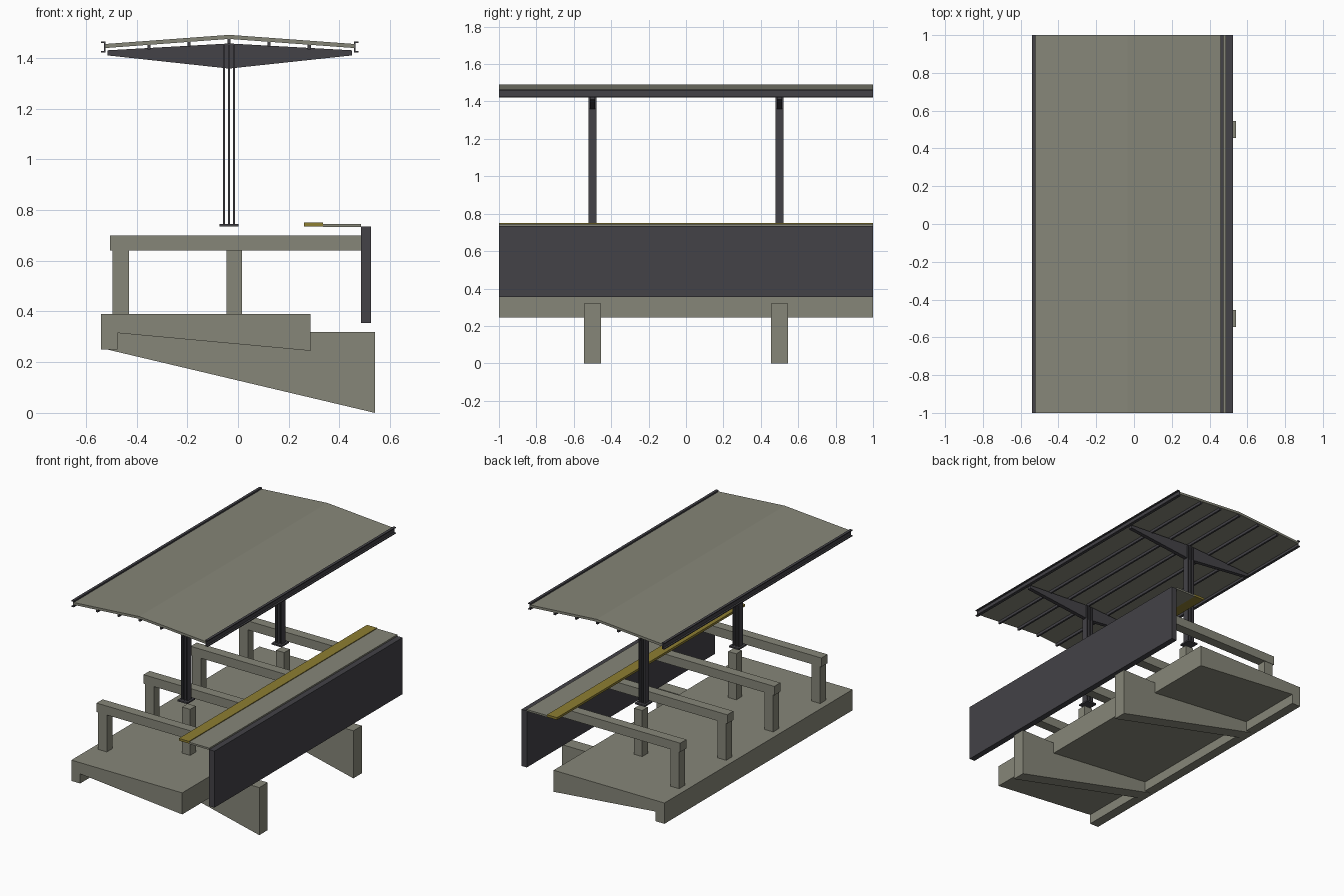
import bpy
import bmesh

default = bpy.data.objects.get("Cube")
if default:
    bpy.data.objects.remove(default, do_unlink=True)


def material(name, rgb):
    mat = bpy.data.materials.new(name)
    mat.use_nodes = True
    color = (*rgb, 1)
    mat.diffuse_color = color
    mat.node_tree.nodes["Principled BSDF"].inputs["Base Color"].default_value = color
    return mat


concrete = material("concrete grey", (0.24, 0.24, 0.19))
steel = material("dark steel", (0.056, 0.054, 0.063))
yellow = material("warning yellow", (0.27, 0.21, 0.032))


def extrude(name, profile, y, width, mat):
    """Extrude an x-z profile along y, centred on the given y."""
    bm = bmesh.new()
    face = bm.faces.new([bm.verts.new((x, y - width / 2, z)) for x, z in profile])
    new = bmesh.ops.extrude_face_region(bm, geom=[face])["geom"]
    verts = [v for v in new if isinstance(v, bmesh.types.BMVert)]
    bmesh.ops.translate(bm, verts=verts, vec=(0, width, 0))
    bmesh.ops.recalc_face_normals(bm, faces=bm.faces)
    mesh = bpy.data.meshes.new(name)
    bm.to_mesh(mesh)
    bm.free()
    mesh.materials.append(mat)
    obj = bpy.data.objects.new(name, mesh)
    bpy.context.collection.objects.link(obj)
    return obj


def box(name, x0, x1, z0, z1, y, width, mat):
    return extrude(name, [(x0, z0), (x1, z0), (x1, z1), (x0, z1)], y, width, mat)


LENGTH = 2
RIDGE = -0.035

# Foundation slab with a rear lip and sloping underside
extrude("foundation_slab",
        [(-0.54, 0.39), (-0.54, 0.25), (-0.475, 0.25), (-0.475, 0.315),
         (0.285, 0.245), (0.285, 0.39)], 0, LENGTH, concrete)

# Supporting frames
for y in (-0.75, -0.25, 0.25, 0.75):
    box("frame_beam", -0.505, 0.486, 0.64, 0.70, y, 0.065, concrete)
    box("frame_column", -0.495, -0.43, 0.385, 0.645, y, 0.06, concrete)

# Platform edge
box("edge_panel", 0.485, 0.525, 0.355, 0.735, 0, LENGTH, steel)
box("edge_paving", 0.335, 0.486, 0.733, 0.745, 0, LENGTH, concrete)
box("safety_strip", 0.26, 0.335, 0.735, 0.75, 0, LENGTH, yellow)

# Foundation fins, pedestals, canopy posts and arms
for y in (-0.5, 0.5):
    extrude("foundation_fin",
            [(-0.52, 0.251), (0.54, 0), (0.54, 0.32), (-0.52, 0.32)],
            y, 0.09, concrete)
    box("post_pedestal", -0.045, 0.015, 0.385, 0.70, y, 0.06, concrete)
    box("post_base_plate", RIDGE - 0.037, RIDGE + 0.037, 0.735, 0.745, y, 0.08, steel)
    for dx in (-0.02, 0, 0.02):
        box("post_plate", RIDGE + dx - 0.004, RIDGE + dx + 0.004,
            0.745, 1.45, y, 0.045, steel)
    extrude("canopy_arm",
            [(-0.515, 1.41), (RIDGE, 1.358), (0.45, 1.41),
             (0.45, 1.43), (RIDGE, 1.457), (-0.515, 1.43)], y, 0.026, steel)

# Canopy roof
extrude("canopy_roof",
        [(-0.523, 1.439), (RIDGE, 1.475), (0.459, 1.439),
         (0.459, 1.455), (RIDGE, 1.491), (-0.523, 1.455)], 0, LENGTH, concrete)

# Purlins under the roof
for i in range(-2, 3):
    x = RIDGE + i * 0.158
    top = 1.477 - abs(i) * 0.0115
    box("purlin", x - 0.006, x + 0.006, top - 0.02, top, 0, LENGTH - 0.004, steel)

# Edge channels, open outward
for side, x in ((-1, -0.522), (1, 0.457)):
    tip, web = x + side * 0.018, x + side * 0.006
    extrude("edge_channel",
            [(x, 1.422), (tip, 1.422), (tip, 1.428), (web, 1.428),
             (web, 1.459), (tip, 1.459), (tip, 1.465), (x, 1.465)],
            0, LENGTH, steel)
